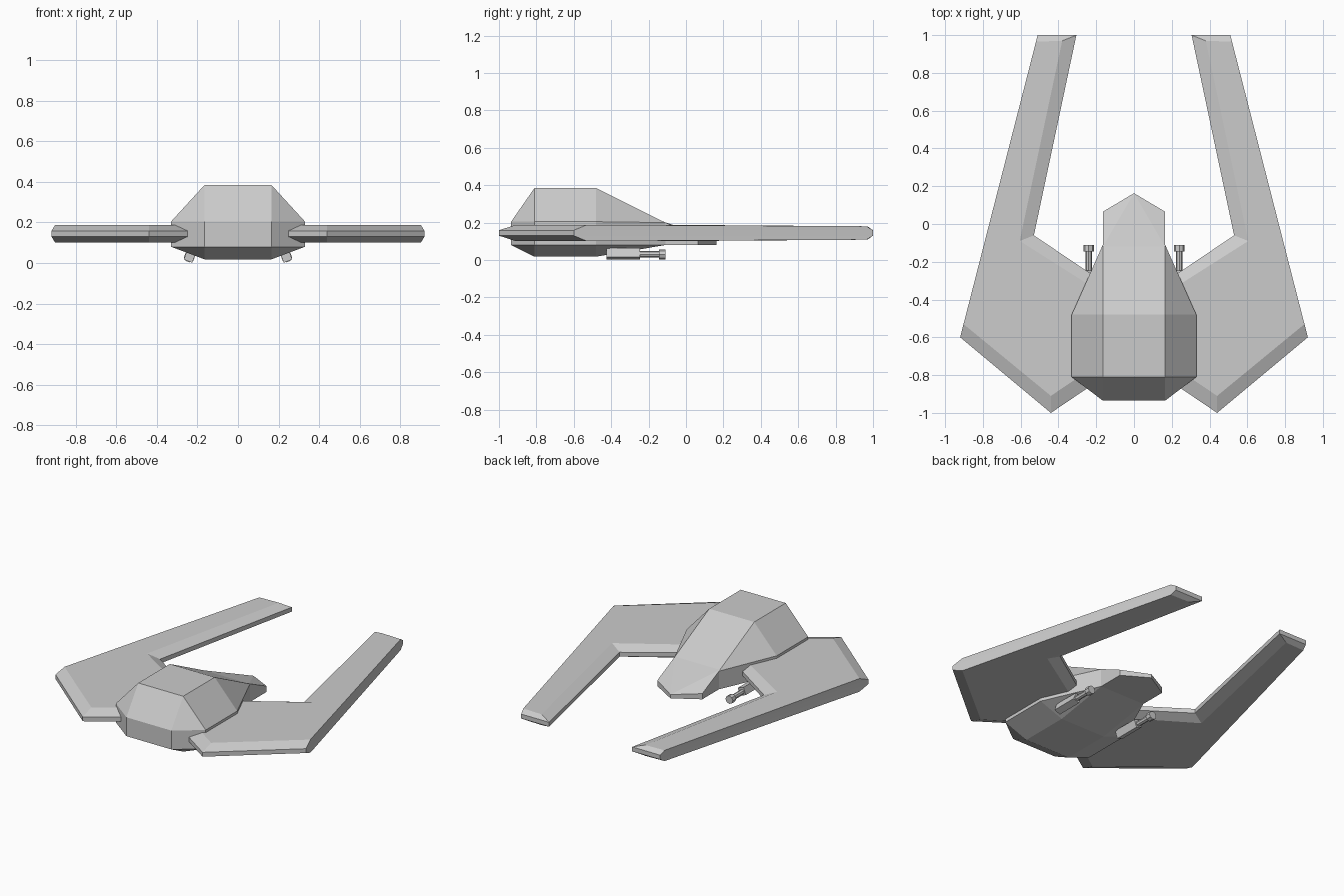
import bpy, bmesh
from mathutils import Matrix
from math import radians

if "Cube" in bpy.data.objects:
    bpy.data.objects.remove(bpy.data.objects["Cube"])


def finish(bm, name):
    bmesh.ops.recalc_face_normals(bm, faces=bm.faces)
    mesh = bpy.data.meshes.new(name)
    bm.to_mesh(mesh)
    bm.free()
    ob = bpy.data.objects.new(name, mesh)
    bpy.context.collection.objects.link(ob)
    return ob


def hull(name, points):
    """Convex shell around half-points mirrored across x = 0."""
    bm = bmesh.new()
    seen = {p for p in points} | {(-x, y, z) for x, y, z in points}
    for p in sorted(seen):
        bm.verts.new(p)
    bmesh.ops.convex_hull(bm, input=bm.verts)
    bmesh.ops.dissolve_limit(bm, angle_limit=radians(1), verts=bm.verts, edges=bm.edges)
    return finish(bm, name)


def loft(name, loops):
    """Skin a stack of equal-length closed loops and cap both ends."""
    bm = bmesh.new()
    rings = [[bm.verts.new(p) for p in loop] for loop in loops]
    n = len(rings[0])
    for a, b in zip(rings, rings[1:]):
        for i in range(n):
            j = (i + 1) % n
            bm.faces.new((a[i], a[j], b[j], b[i]))
    bm.faces.new(rings[0])
    bm.faces.new(rings[-1])
    return finish(bm, name)


# Faceted main hull
hull("main_hull", [
    (.165, -.81, .385), (.165, -.48, .385),
    (.33, -.81, .205), (.33, -.48, .205),
    (.33, -.81, .08), (.33, -.48, .08),
    (.165, -.81, .018), (.165, -.48, .018),
    (.165, -.935, .205), (.165, -.935, .08),
    (.165, -.11, .2), (.165, -.11, .08),
])

# Pointed nose running on from the sloping canopy
hull("nose", [
    (.165, -.12, .205), (.165, -.12, .08),
    (.165, .065, .118), (.165, .065, .08),
    (0, .163, .105), (0, .163, .08),
])

# Wing: widest outline at mid height, inset outline on top and bottom
rim = [(.305, 1), (.51, 1), (.92, -.6), (.44, -1), (.1, -.77), (.1, -.35), (.53, -.06)]
deck = [(.38, .97), (.519, .965), (.9025, -.53), (.44, -.91), (.1, -.68), (.1, -.41), (.605, -.09)]


def top_z(y):
    return .188 - .008 * max(0, y)


top = [(x, y, top_z(y)) for x, y in deck]
bottom = [(x, y, .289 - top_z(y)) for x, y in deck]
for side, s in (("right", 1), ("left", -1)):
    loops = [bottom, [(x, y, .13) for x, y in rim], [(x, y, .159) for x, y in rim], top]
    loft(side + "_wing", [[(s * x, y, z) for x, y, z in lp] for lp in loops])


def tube(name, x, y0, y1, z, r, sides=8):
    bm = bmesh.new()
    m = Matrix.Translation((x, (y0 + y1) / 2, z)) @ Matrix.Rotation(radians(90), 4, 'X')
    bmesh.ops.create_cone(bm, cap_ends=True, segments=sides, radius1=r, radius2=r,
                          depth=y1 - y0, matrix=m)
    return finish(bm, name)


# Underslung guns with tilted mounts
for side, s in (("right", 1), ("left", -1)):
    bm = bmesh.new()
    m = (Matrix.Translation((s * .238, -.335, .033)) @ Matrix.Rotation(radians(-20 * s), 4, 'Y')
         @ Matrix.Diagonal((.045, .18, .05, 1)))
    bmesh.ops.create_cube(bm, size=1, matrix=m)
    finish(bm, side + "_gun_mount")
    tube(side + "_gun_barrel", s * .24, -.41, -.13, .03, .017)
    tube(side + "_gun_muzzle", s * .24, -.145, -.11, .03, .027)
